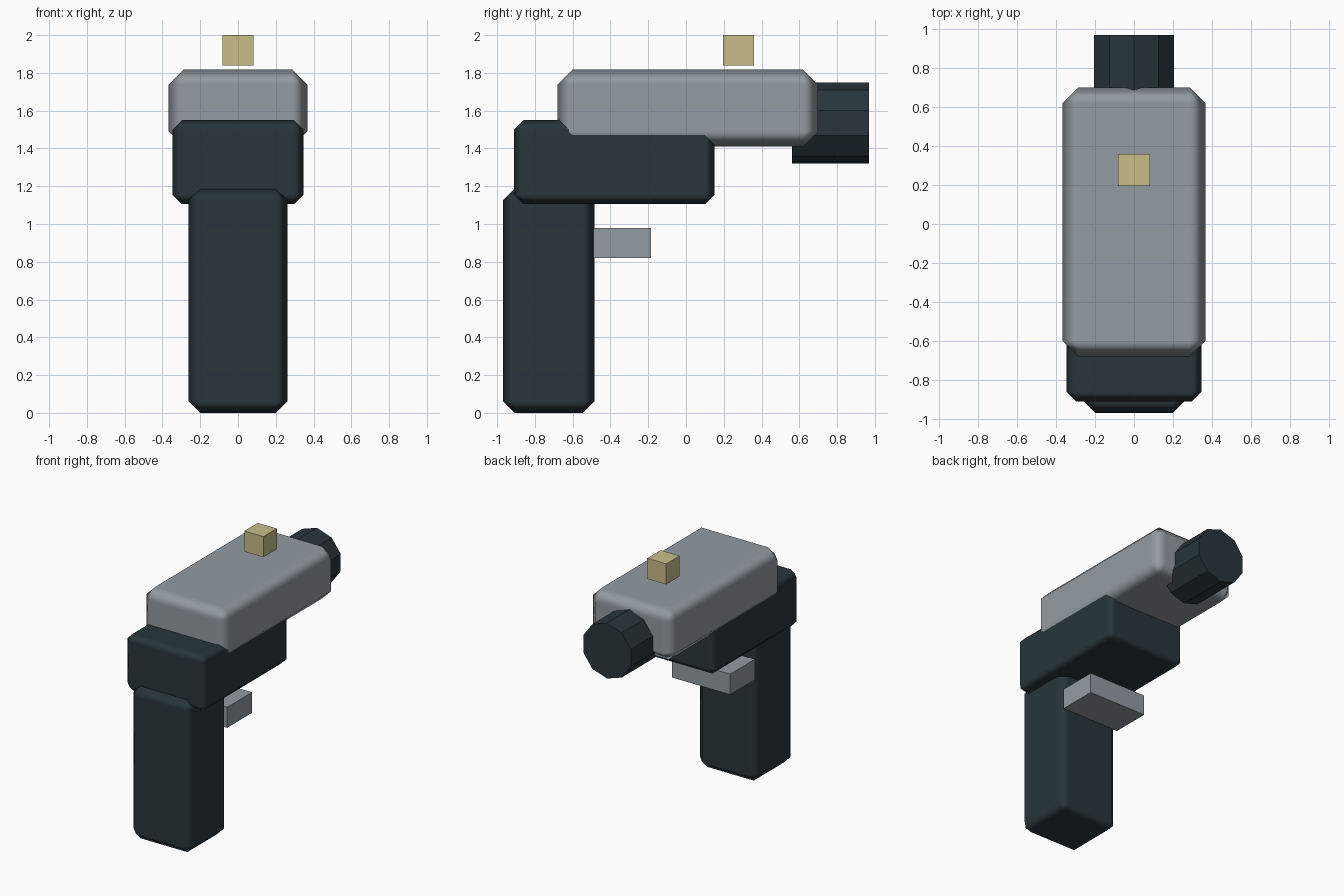
import bpy
import math

cube = bpy.data.objects.get("Cube")
if cube:
    bpy.data.objects.remove(cube, do_unlink=True)


def material(name, rgb):
    mat = bpy.data.materials.new(name)
    mat.use_nodes = True
    linear = [((c / 255 + 0.055) / 1.055) ** 2.4 for c in rgb] + [1]
    mat.diffuse_color = linear
    mat.node_tree.nodes["Principled BSDF"].inputs["Base Color"].default_value = linear
    return mat


dark = material("dark slate", (40, 53, 59))
grey = material("cool grey", (146, 155, 162))
sand = material("pale gold", (200, 189, 138))


def box(name, half_x, y, z, mat, bevel=0):
    """Box spanning the y and z ranges, with an optional soft chamfer."""
    bpy.ops.mesh.primitive_cube_add(size=1, location=(0, sum(y) / 2, sum(z) / 2))
    ob = bpy.context.object
    ob.name = name
    ob.scale = (2 * half_x, y[1] - y[0], z[1] - z[0])
    bpy.ops.object.transform_apply(location=False, rotation=False, scale=True)
    ob.data.materials.append(mat)
    if bevel:
        mod = ob.modifiers.new("chamfer", 'BEVEL')
        mod.width = bevel
        mod.segments = 1
        mod.harden_normals = True
        bpy.ops.object.shade_smooth()
    return ob


# Handle and main housing
box("grip", 0.262, (-0.97, -0.485), (0, 1.187), dark, 0.062)
box("lower_body", 0.347, (-0.91, 0.15), (1.105, 1.55), dark, 0.05)
box("upper_body", 0.367, (-0.68, 0.70), (1.41, 1.817), grey, 0.08)

# Trigger bar and floating sight
box("trigger", 0.25, (-0.49, -0.185), (0.82, 0.98), grey)
box("sight", 0.082, (0.195, 0.36), (1.84, 2.0), sand)

# Ten-sided barrel with an edge pointing straight up
bpy.ops.mesh.primitive_cylinder_add(vertices=10, radius=0.215, depth=0.41,
                                    location=(0, 0.765, 1.535),
                                    rotation=(math.pi / 2, 0, 0))
barrel = bpy.context.object
barrel.name = "barrel"
barrel.data.materials.append(dark)
